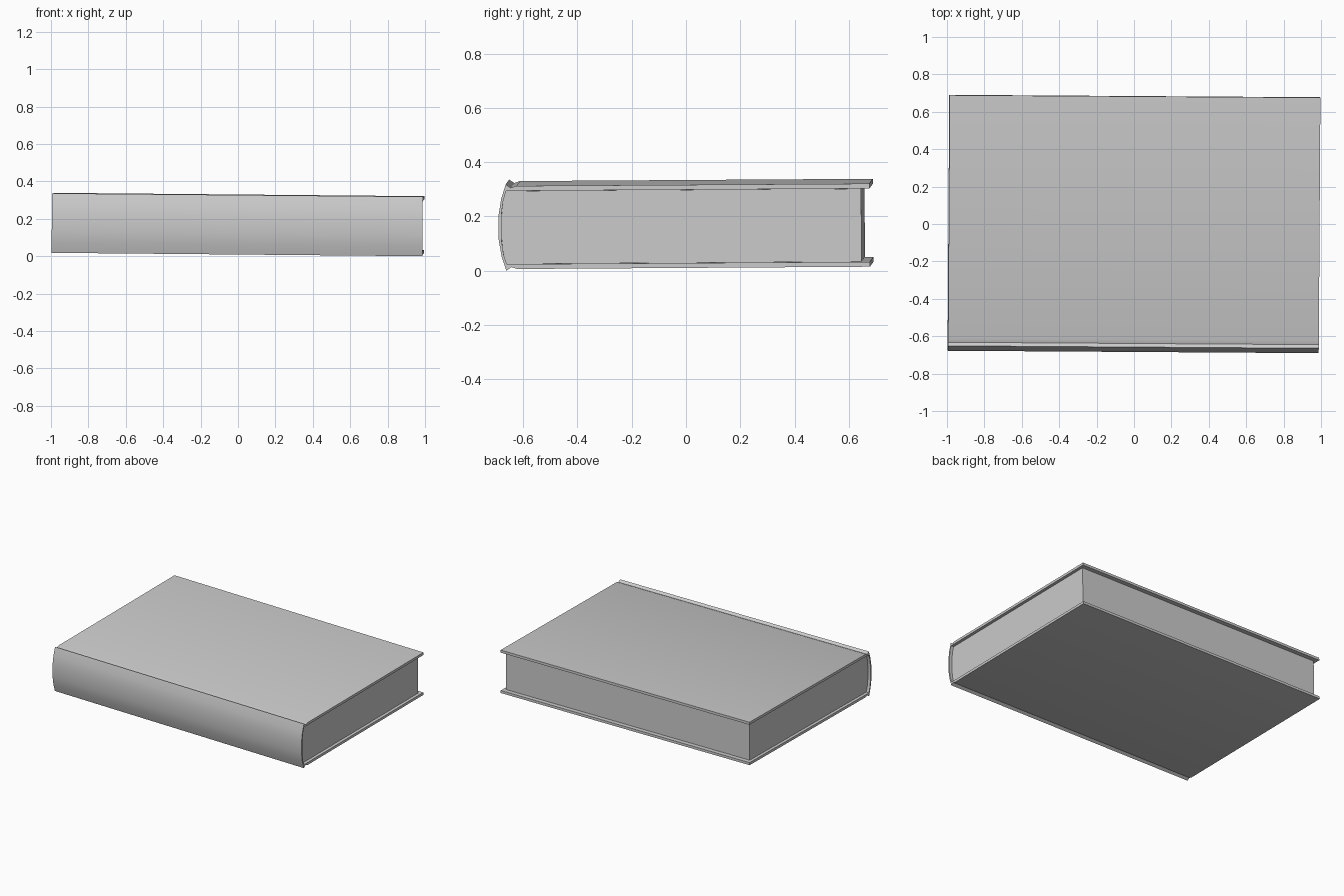
import bpy, bmesh
from mathutils import Matrix, Vector

if "Cube" in bpy.data.objects:
    bpy.data.objects.remove(bpy.data.objects["Cube"])

# Slight tilt of the whole book
TILT = (Matrix.Translation((0, 0, 0.176)) @ Matrix.Rotation(-0.0065, 4, 'Z')
        @ Matrix.Rotation(0.009, 4, 'Y') @ Matrix.Rotation(0.0065, 4, 'X'))


def mirrored(half):
    """Complete a (y, z) half profile by mirroring it across z = 0."""
    return half + [(y, -z) for y, z in reversed(half)]


def extrude_profile(name, loop, half_len):
    bm = bmesh.new()
    face = bm.faces.new([bm.verts.new((-half_len, y, z)) for y, z in loop])
    out = bmesh.ops.extrude_face_region(bm, geom=[face])
    moved = [v for v in out["geom"] if isinstance(v, bmesh.types.BMVert)]
    bmesh.ops.translate(bm, verts=moved, vec=(2 * half_len, 0, 0))
    caps = [f for f in bm.faces if len(f.verts) > 4]
    bmesh.ops.recalc_face_normals(bm, faces=bm.faces)
    bmesh.ops.triangulate(bm, faces=caps)
    bmesh.ops.transform(bm, matrix=TILT, verts=bm.verts)
    mesh = bpy.data.meshes.new(name)
    bm.to_mesh(mesh)
    bm.free()
    obj = bpy.data.objects.new(name, mesh)
    bpy.context.collection.objects.link(obj)
    bpy.context.view_layer.objects.active = obj
    obj.select_set(True)
    bpy.ops.object.shade_smooth_by_angle(angle=0.4)
    obj.select_set(False)
    return obj


# Cover: board, hinge groove and rounded spine in one wrapped profile
outer = [(0.683, 0.153), (-0.617, 0.153), (-0.638, 0.146), (-0.657, 0.159),
         (-0.674, 0.105), (-0.684, 0.045)]
inner = [(-0.674, 0.045), (-0.666, 0.100), (-0.655, 0.135), (0.683, 0.135)]
lower_inner = [(y, -z) for y, z in reversed(inner)]
cover = extrude_profile("cover", mirrored(outer) + lower_inner + inner, 0.991)

# Page block with a rounded back
pages = extrude_profile("page_block", mirrored(
    [(0.652, 0.1345), (-0.656, 0.1345), (-0.667, 0.100), (-0.673, 0.045)]), 0.970)

# Rest the book on the ground, centred
pts = [v.co for v in cover.data.vertices]
lo = Vector([min(p[i] for p in pts) for i in range(3)])
hi = Vector([max(p[i] for p in pts) for i in range(3)])
shift = Vector((-(lo.x + hi.x) / 2, -(lo.y + hi.y) / 2, -lo.z))
for obj in (cover, pages):
    obj.data.transform(Matrix.Translation(shift))
